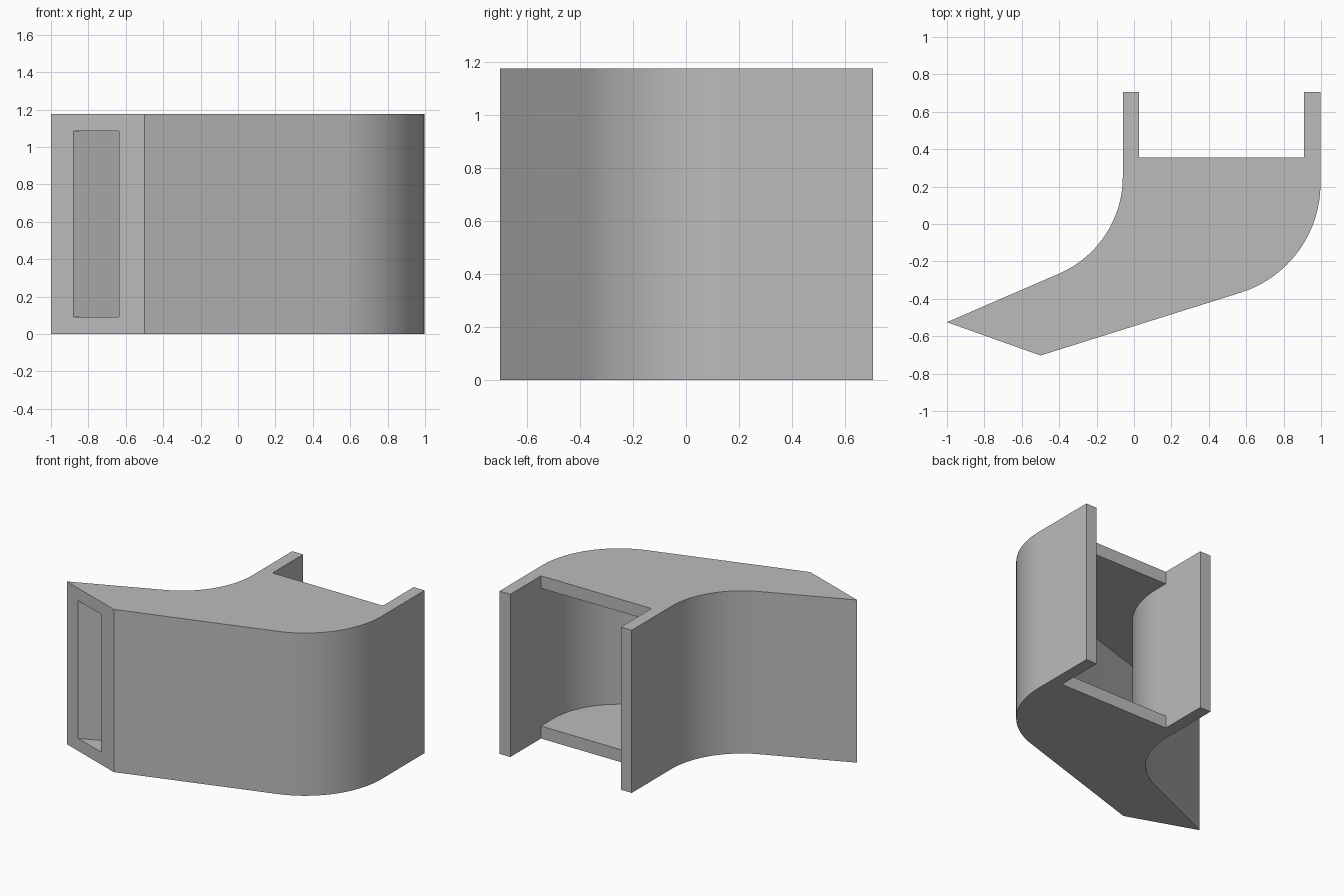
import bpy
import bmesh
import math
from mathutils import Vector

cube = bpy.data.objects.get("Cube")
if cube:
    bpy.data.objects.remove(cube, do_unlink=True)

HEIGHT, WALL, PLATE = 1.175, 0.087, 0.09
BACK, PLATE_BACK = 0.705, 0.355
LEFT_X, RIGHT_X = -0.06, 0.997
TIP_A, TIP_B = Vector((-1, -0.525)), Vector((-0.5, -0.703))
SLOPE_A, SLOPE_B = math.atan2(0.26, 0.6), math.atan2(0.314, 1)
RADIUS_A, RADIUS_B = 0.564, 0.61

grey = bpy.data.materials.new("plain_grey")
grey.use_nodes = True
grey.diffuse_color = (0.5, 0.5, 0.5, 1)
grey.node_tree.nodes["Principled BSDF"].inputs["Base Color"].default_value = (0.5, 0.5, 0.5, 1)


def side_path(tip, slope, x_end, radius, back, offset=0, extend=0, steps=24):
    """Straight run, rounded bend, straight run back; offset is to the right."""
    along = Vector((math.cos(slope), math.sin(slope)))
    right = Vector((along.y, -along.x))
    start = tip + right * offset - along * extend
    x_end, radius = x_end + offset, radius + offset
    centre_x = x_end - radius
    run = (centre_x + radius * right.x - start.x) / along.x
    centre = start + along * run - right * radius
    first = slope - math.pi / 2
    arc = [centre + radius * Vector((math.cos(a), math.sin(a)))
           for a in (first * (1 - i / steps) for i in range(steps + 1))]
    return [start, *arc, Vector((x_end, back))]


def prism(name, outline, bottom, top):
    bm = bmesh.new()
    face = bm.faces.new([bm.verts.new((p.x, p.y, bottom)) for p in outline])
    grown = bmesh.ops.extrude_face_region(bm, geom=[face])["geom"]
    bmesh.ops.translate(bm, vec=(0, 0, top - bottom),
                        verts=[v for v in grown if isinstance(v, bmesh.types.BMVert)])
    bmesh.ops.recalc_face_normals(bm, faces=bm.faces)
    mesh = bpy.data.meshes.new(name)
    bm.to_mesh(mesh)
    bm.free()
    mesh.materials.append(grey)
    obj = bpy.data.objects.new(name, mesh)
    bpy.context.collection.objects.link(obj)
    return obj


def outline(wall, back, extend):
    a = side_path(TIP_A, SLOPE_A, LEFT_X, RADIUS_A, back, wall, extend)
    b = side_path(TIP_B, SLOPE_B, RIGHT_X, RADIUS_B, back, -wall, extend)
    return b + a[::-1]


# Curved duct body
duct = prism("curved_duct", outline(0, BACK, 0), 0, HEIGHT)

# Passage through the duct, open at the slot and the back
passage = prism("passage_cutter", outline(WALL, BACK + 0.2, 0.3), PLATE, HEIGHT - PLATE)

# Notch that leaves the side walls longer than the top and bottom plates
x0, x1 = LEFT_X + WALL, RIGHT_X - WALL
notch = prism("notch_cutter", [Vector(p) for p in (
    (x0, PLATE_BACK), (x1, PLATE_BACK), (x1, BACK + 0.2), (x0, BACK + 0.2))],
    -0.1, HEIGHT + 0.1)

bpy.ops.object.select_all(action='DESELECT')
bpy.context.view_layer.objects.active = duct
duct.select_set(True)
for cutter in (passage, notch):
    cutter.hide_render = True
    mod = duct.modifiers.new(cutter.name, 'BOOLEAN')
    mod.operation, mod.solver, mod.object = 'DIFFERENCE', 'EXACT', cutter
    bpy.ops.object.modifier_apply(modifier=mod.name)
    bpy.data.objects.remove(cutter, do_unlink=True)

# Smooth bends, crisp edges
bpy.ops.object.shade_smooth_by_angle(angle=math.radians(20))
